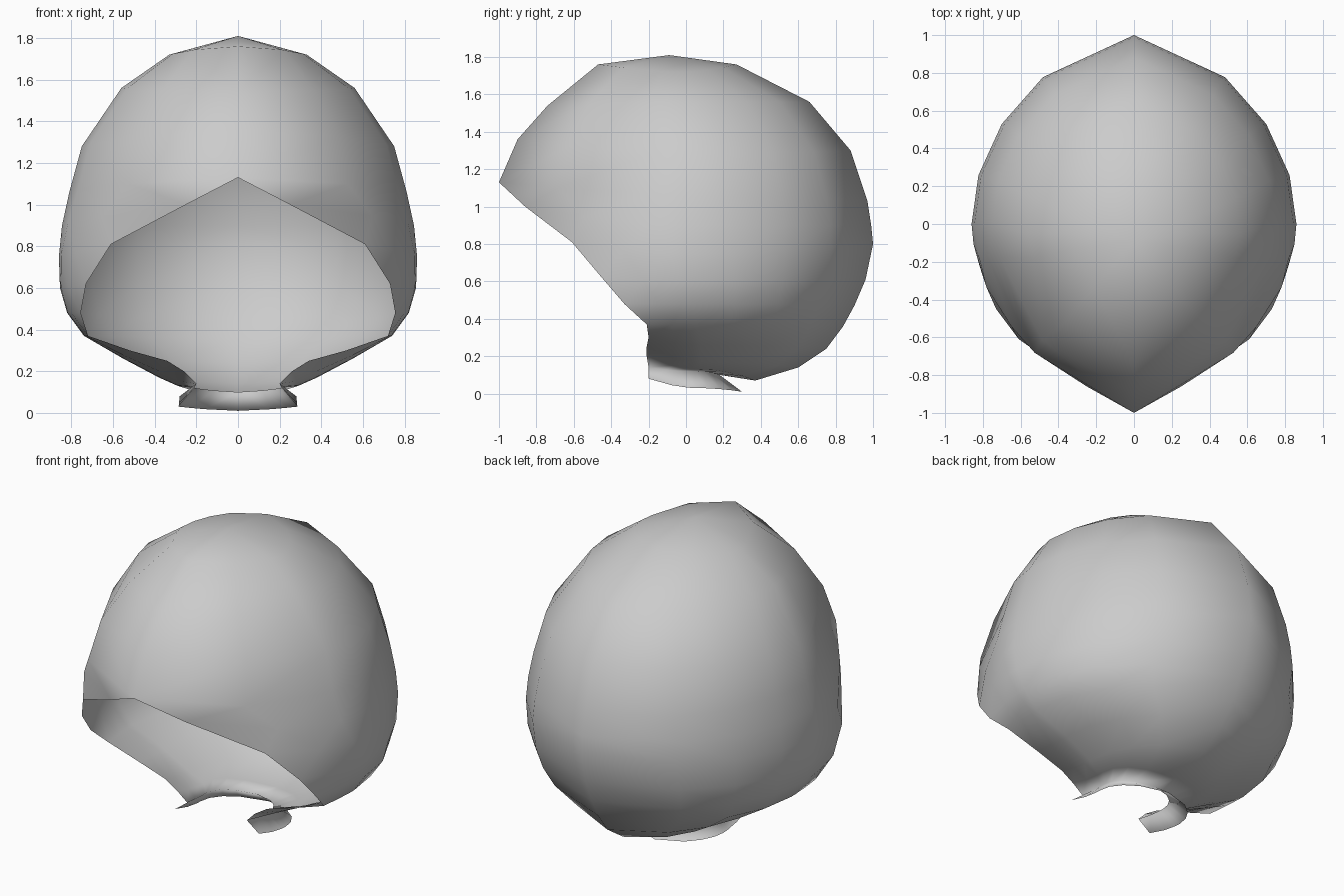
import bpy
import bmesh
from math import asin, cos, sin, radians

default_cube = bpy.data.objects.get("Cube")
if default_cube:
    bpy.data.objects.remove(default_cube, do_unlink=True)

# Half rings from crown to collar:
# front x, y, z | widest x, y, z | back y, z
RINGS = [
    (0, -.47, 1.76, .33, -.05, 1.72, .27, 1.76),
    (0, -.74, 1.54, .56, -.05, 1.56, .66, 1.56),
    (0, -.9, 1.36, .75, 0, 1.28, .88, 1.3),
    (0, -1, 1.13, .81, 0, 1.06, .97, 1.03),
    (.25, -.86, 1, .845, 0, .9, .99, .9),
    (.61, -.61, .81, .86, 0, .75, 1, .8),
    (.73, -.45, .62, .855, .02, .6, .96, .61),
    (.755, -.33, .48, .82, .04, .48, .9, .47),
    (.72, -.21, .37, .74, .05, .37, .84, .36),
    (.52, -.2, .3, .55, .08, .26, .75, .24),
    (.34, -.21, .25, .38, .08, .17, .6, .14),
    (.26, -.21, .2, .29, .08, .13, .37, .07),
    (.2, -.2, .14, .21, 0, .12, .18, .1),
    (.28, -.2, .08, .285, .05, .03, .3, .01),
]
CROWN = (0, -.09, 1.81)
FRONT_STEPS = (0, .45, .8)
BACK_ANGLES = (90, 75, 58, 39, 0)
BACK_TAPER = 1.25
PEAK_TAPER, RIM_TAPER = 1.4, 1.15


def ring_points(front_x, front_y, front_z, wide_x, wide_y, wide_z, back_y, back_z):
    """Half ring from the front, round the left side, to the back."""
    points = []
    # Front quarter: pointed on the ridge, rounder where it starts at the rim
    start = asin(front_x / wide_x)
    taper = RIM_TAPER if front_x else PEAK_TAPER
    for step in FRONT_STEPS:
        angle = start + (radians(90) - start) * step
        reach = cos(angle) / cos(start)
        points.append((wide_x * sin(angle),
                       wide_y + (front_y - wide_y) * reach ** taper,
                       wide_z + (front_z - wide_z) * reach ** 2))
    # Back quarter: narrowing towards the centre seam
    for degrees in BACK_ANGLES:
        angle = radians(degrees)
        reach = cos(angle)
        points.append((wide_x * sin(angle) ** BACK_TAPER,
                       wide_y + (back_y - wide_y) * reach,
                       wide_z + (back_z - wide_z) * reach ** 2))
    return points


def make_part(name, bm, material):
    """Turn a half mesh into a smooth, mirrored object."""
    mesh = bpy.data.meshes.new(name)
    bm.to_mesh(mesh)
    bm.free()
    mesh.materials.append(material)
    for polygon in mesh.polygons:
        polygon.use_smooth = True
    part = bpy.data.objects.new(name, mesh)
    bpy.context.collection.objects.link(part)
    mirror = part.modifiers.new("Mirror", 'MIRROR')
    mirror.use_axis[0] = True
    mirror.use_clip = True
    return part


# Plain grey cloth
cloth = bpy.data.materials.new("grey_cloth")
cloth.use_nodes = True
grey = (.6, .6, .6, 1)
cloth.diffuse_color = grey
cloth.node_tree.nodes["Principled BSDF"].inputs["Base Color"].default_value = grey

# Hood shell with its neck and flared collar
bm = bmesh.new()
rows = [[bm.verts.new(point) for point in ring_points(*ring)] for ring in RINGS]
for upper, lower in zip(rows, rows[1:]):
    for j in range(len(upper) - 1):
        bm.faces.new((lower[j], lower[j + 1], upper[j + 1], upper[j]))

# Crown cap
crown = bm.verts.new(CROWN)
for a, b in zip(rows[0], rows[0][1:]):
    bm.faces.new((a, b, crown))
make_part("hood_shell", bm, cloth)
